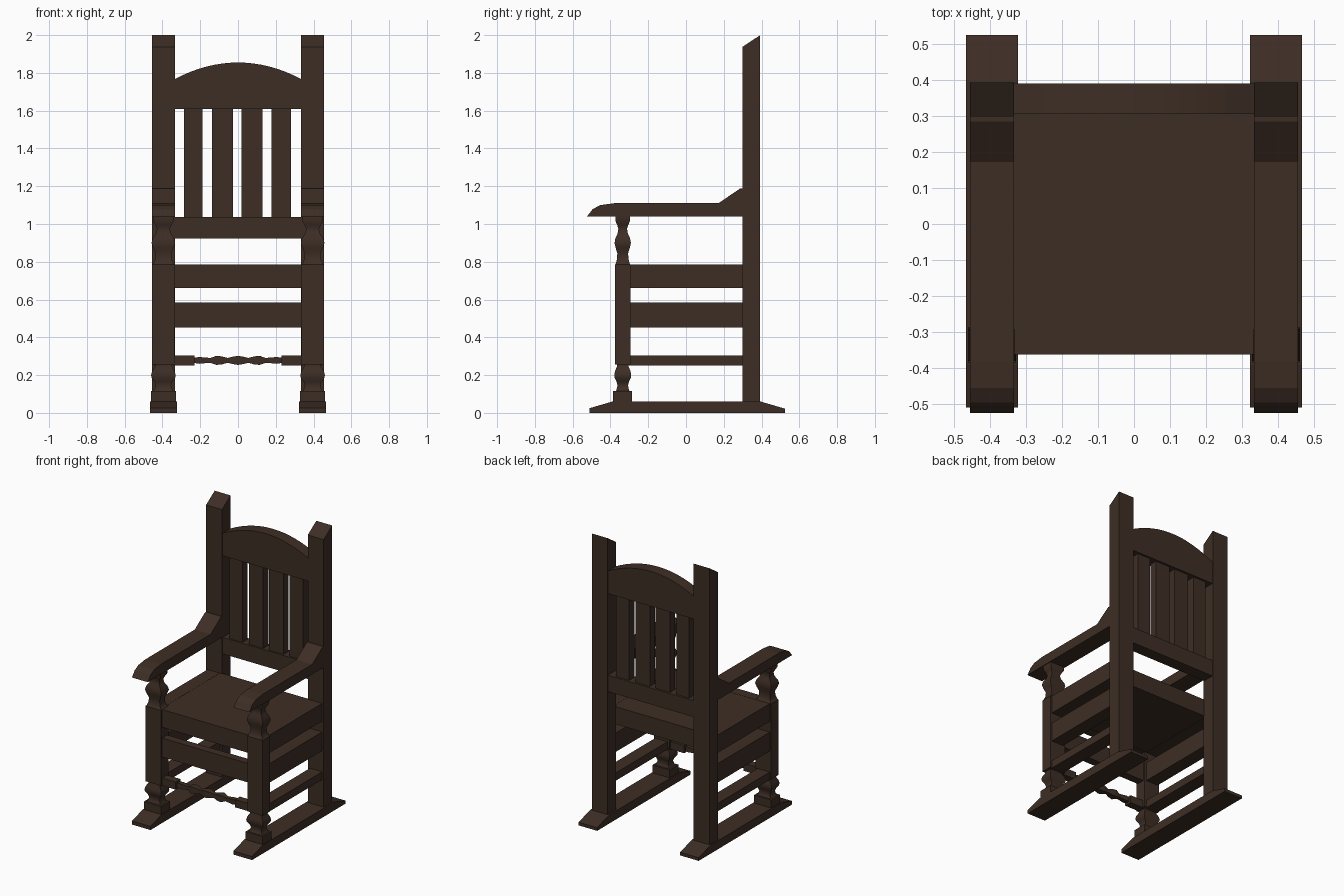
import bpy, bmesh, math

if "Cube" in bpy.data.objects:
    bpy.data.objects.remove(bpy.data.objects["Cube"])

wood = bpy.data.materials.new("dark brown wood")
wood.diffuse_color = (0.047, 0.027, 0.018, 1)
wood.use_nodes = True
wood.node_tree.nodes["Principled BSDF"].inputs["Base Color"].default_value = wood.diffuse_color


def finish(bm, name, smooth=False):
    bmesh.ops.recalc_face_normals(bm, faces=bm.faces)
    me = bpy.data.meshes.new(name)
    bm.to_mesh(me)
    bm.free()
    ob = bpy.data.objects.new(name, me)
    bpy.context.collection.objects.link(ob)
    me.materials.append(wood)
    if smooth:
        bpy.ops.object.select_all(action='DESELECT')
        ob.select_set(True)
        bpy.context.view_layer.objects.active = ob
        bpy.ops.object.shade_smooth_by_angle(angle=math.radians(40))
    return ob


def loft(name, rings, smooth=False):
    """Skin a list of equal-length point rings and cap both ends."""
    bm = bmesh.new()
    vs = [[bm.verts.new(p) for p in r] for r in rings]
    n = len(vs[0])
    for a, b in zip(vs, vs[1:]):
        for i in range(n):
            bm.faces.new((a[i], a[(i + 1) % n], b[(i + 1) % n], b[i]))
    bm.faces.new(vs[0])
    bm.faces.new(vs[-1])
    return finish(bm, name, smooth)


def rect(cx, cy, z, hx, hy):
    return [(cx + sx * hx, cy + sy * hy, z)
            for sx, sy in ((-1, -1), (1, -1), (1, 1), (-1, 1))]


def box(name, x0, x1, y0, y1, z0, z1):
    c = ((x0 + x1) / 2, (y0 + y1) / 2)
    h = (abs(x1 - x0) / 2, (y1 - y0) / 2)
    return loft(name, [rect(*c, z, *h) for z in (z0, z1)])


def side_profile(name, pts, x0, x1):
    return loft(name, [[(x, y, z) for y, z in pts] for x in (x0, x1)])


# side outlines (y, z)
runner = [(-0.51, 0), (0.525, 0), (0.525, 0.022), (0.395, 0.06),
          (-0.39, 0.06), (-0.51, 0.025)]
post = [(0.298, 0.05), (0.393, 0.05), (0.393, 2.0), (0.298, 1.937)]
arm = [(-0.525, 1.04), (0.3, 1.04), (0.3, 1.187), (0.285, 1.187), (0.172, 1.11),
       (-0.38, 1.11), (-0.455, 1.1), (-0.495, 1.078), (-0.512, 1.055)]
# shaped leg: (height, scale of the rectangular section)
leg = [(0.11, 0.95), (0.12, 0.8), (0.145, 0.66), (0.165, 0.78), (0.185, 1.02),
       (0.2, 1.07), (0.22, 0.98), (0.245, 0.74), (0.255, 0.74), (0.256, 0.98),
       (0.785, 0.98), (0.79, 0.88), (0.815, 0.72), (0.845, 0.68), (0.875, 0.9),
       (0.9, 1.03), (0.925, 0.92), (0.95, 0.64), (0.975, 0.55), (0.995, 0.7),
       (1.015, 0.9), (1.045, 0.92)]

for side, s in (("left", -1), ("right", 1)):
    side_profile(side + "_runner", runner, s * 0.322, s * 0.466)
    side_profile(side + "_back_post", post, s * 0.333, s * 0.456)
    side_profile(side + "_armrest", arm, s * 0.333, s * 0.456)
    loft(side + "_front_leg",
         [rect(s * 0.395, -0.335, z, 0.061 * k, 0.042 * k) for z, k in leg], True)
    box(side + "_foot_block", s * 0.328, s * 0.461, -0.386, -0.286, 0.055, 0.115)
    # side rails
    for nm, z0, z1 in (("seat", 0.66, 0.785), ("middle", 0.452, 0.585),
                       ("lower", 0.25, 0.305)):
        box(f"{side}_{nm}_rail", s * 0.35, s * 0.445, -0.32, 0.31, z0, z1)

# seat and front rail
box("seat", -0.352, 0.352, -0.292, 0.305, 0.662, 0.784)
box("seat_front", -0.345, 0.345, -0.362, -0.292, 0.66, 0.785)
box("front_rail", -0.345, 0.345, -0.362, -0.305, 0.452, 0.585)

# shaped front stretcher, mirrored about its middle (x, half thickness)
half = [(0.345, 0.027), (0.23, 0.027), (0.229, 0.014), (0.205, 0.018),
        (0.175, 0.015), (0.145, 0.013), (0.115, 0.024), (0.085, 0.021),
        (0.055, 0.013), (0.03, 0.019)]
full = [(-x, r) for x, r in half] + [(0, 0.024)] + half[::-1]
loft("front_stretcher",
     [[(x, -0.335 + a * r, 0.278 + b * r)
       for a, b in ((-1, -1), (1, -1), (1, 1), (-1, 1))] for x, r in full], True)

# backrest: lower rail, slats and arched crest
box("back_lower_rail", -0.34, 0.34, 0.305, 0.39, 0.922, 1.037)
for i, (x0, x1) in enumerate(((-0.287, -0.187), (-0.138, -0.027),
                              (0.018, 0.13), (0.178, 0.281))):
    box(f"back_slat_{i + 1}", x0, x1, 0.318, 0.375, 1.03, 1.62)
N = 16
arc = [(0.336 * (1 - 2 * i / N), 1.855 - 0.088 * (1 - 2 * i / N) ** 2)
       for i in range(N + 1)]
crest = [(-0.336, 1.61), (0.336, 1.61)] + arc
loft("back_crest", [[(x, y, z) for x, z in crest] for y in (0.305, 0.39)])
